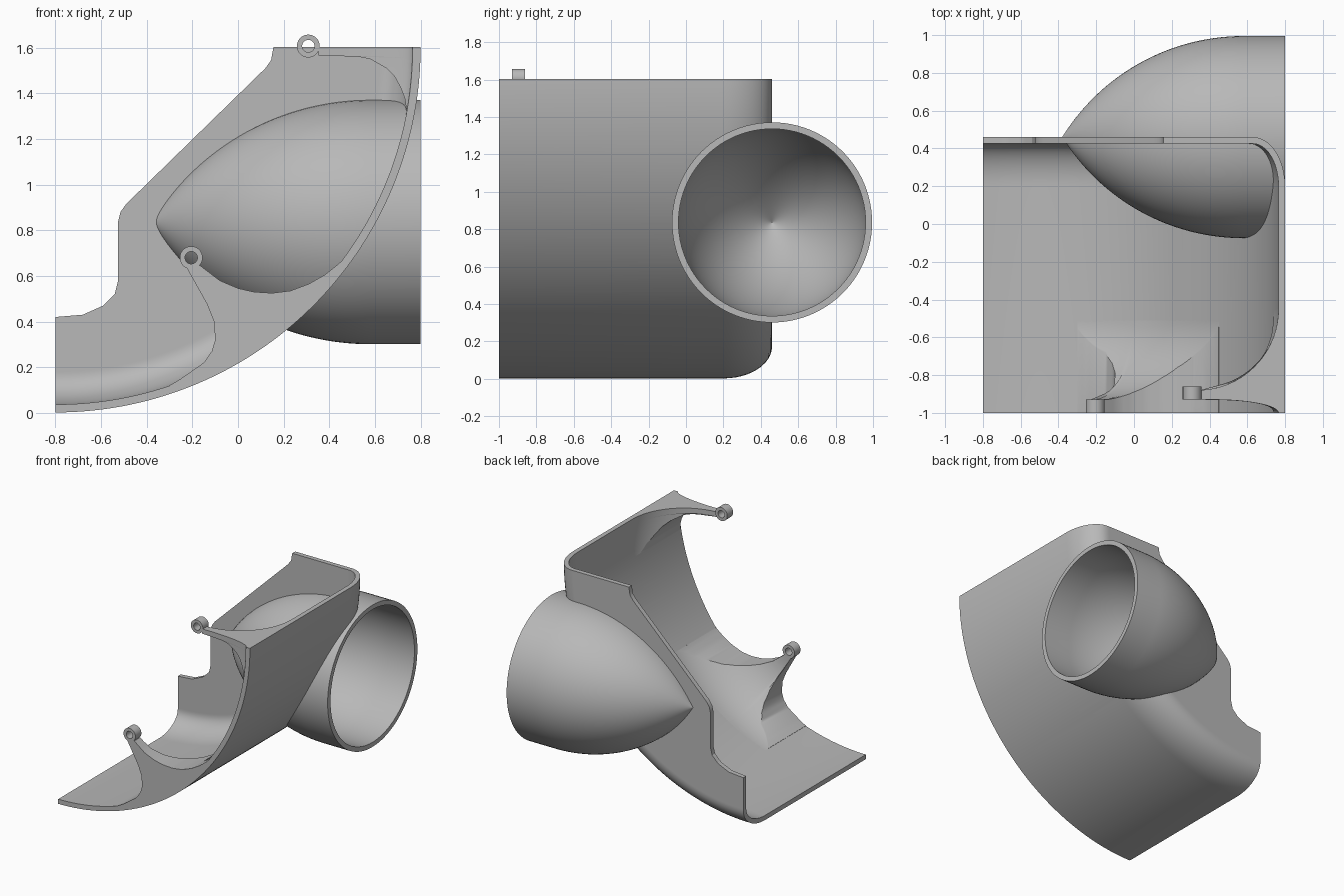
import bpy, bmesh
from math import sin, cos, pi, sqrt, atan2, radians
from mathutils import Vector

old = bpy.data.objects.get("Cube")
if old:
    bpy.data.objects.remove(old)

grey = bpy.data.materials.new("plain grey")
grey.use_nodes = True
grey.diffuse_color = (0.48, 0.48, 0.48, 1)
grey.node_tree.nodes["Principled BSDF"].inputs["Base Color"].default_value = (0.48, 0.48, 0.48, 1)

CX, CZ = -0.8, 1.602       # centre of the curved shell
R, T = 1.6, 0.035          # shell radius and wall thickness
INNER = R - T
BACK = 0.46                # outer face of the back wall
PIPE_Z = 0.836


def polar(r, a, y):
    return Vector((CX + r * sin(a), y, CZ - r * cos(a)))


def loft(name, rings, wrap=False):
    """Skin closed rings of points; cap the ends unless they wrap around."""
    bm = bmesh.new()
    vs = [[bm.verts.new(p) for p in ring] for ring in rings]
    n = len(vs[0])
    pairs = list(zip(vs, vs[1:])) + ([(vs[-1], vs[0])] if wrap else [])
    for a, b in pairs:
        for i in range(n):
            j = (i + 1) % n
            bm.faces.new((a[i], a[j], b[j], b[i]))
    if not wrap:
        bm.faces.new(vs[0])
        bm.faces.new(vs[-1])
    bmesh.ops.recalc_face_normals(bm, faces=bm.faces)
    me = bpy.data.meshes.new(name)
    bm.to_mesh(me)
    bm.free()
    ob = bpy.data.objects.new(name, me)
    bpy.context.collection.objects.link(ob)
    me.materials.append(grey)
    return ob


def activate(ob):
    bpy.ops.object.select_all(action='DESELECT')
    ob.select_set(True)
    bpy.context.view_layer.objects.active = ob


def smooth(ob):
    activate(ob)
    bpy.ops.object.shade_smooth_by_angle(angle=radians(30))


def outline_radii(pts, step=1.2):
    """Sample an x-z outline as (angle, radius) pairs around the shell centre."""
    rel = [(x - CX, CZ - z) for x, z in pts]
    out = []
    for (x0, h0), (x1, h1) in zip(rel, rel[1:]):
        a0, a1 = atan2(x0, h0), atan2(x1, h1)
        n = max(1, round((a1 - a0) / radians(step)))
        cross = x0 * (h1 - h0) - h0 * (x1 - x0)
        for i in range(n):
            a = a0 + (a1 - a0) * i / n
            out.append((a, cross / (sin(a) * (h1 - h0) - cos(a) * (x1 - x0))))
    x, h = rel[-1]
    return out + [(atan2(x, h), sqrt(x * x + h * h))]


# Curved shell and back wall, joined by a rounded corner
wall_edge = [(-0.8, 0.42), (-0.68, 0.43), (-0.59, 0.47), (-0.54, 0.52), (-0.525, 0.58),
             (-0.525, 0.84), (-0.515, 0.88), (-0.49, 0.915), (0.12, 1.51),
             (0.145, 1.545), (0.155, CZ)]
CORNER_R, CORNER_Y = 1.43, 0.2


def corner(inset):
    steps = [i * pi / 24 for i in range(13)]
    return [(CORNER_R + (R - CORNER_R - inset) * cos(u),
             CORNER_Y + (BACK - CORNER_Y - inset) * sin(u)) for u in steps]


rings = []
for a, edge in outline_radii(wall_edge):
    support = CORNER_R - 0.01
    section = [(R, -1)] + corner(0) + [(support, BACK), (edge, BACK)]
    section += [(edge, BACK - T), (support, BACK - T)] + corner(T)[::-1] + [(INNER, -1)]
    rings.append([polar(r, a, y) for r, y in section])
shell = loft("curved_shell", rings)


# Pointed pipe through the shell
def ogive(radius, x_end, n=40):
    """Pointed profile widening to a straight tube, as (x, radius) pairs."""
    x_full = 0.58
    length = 0.96 - (0.535 - radius)
    rho = (length ** 2 + radius ** 2) / (2 * radius)
    pts = []
    for i in range(n + 1):
        d = length * (1 - i / n)
        pts.append((x_full - d, max(0.001, sqrt(rho * rho - d * d) - rho + radius)))
    return pts + [(x_end, radius)]


def turned(name, profile, sides=96):
    return loft(name, [[Vector((x, BACK + r * cos(2 * pi * k / sides),
                                PIPE_Z + r * sin(2 * pi * k / sides)))
                        for k in range(sides)] for x, r in profile])


pipe = turned("pointed_pipe", ogive(0.535, 0.8) + ogive(0.5, 0.8)[::-1])
smooth(pipe)

# Open the shell inside the pipe
cutter = turned("pipe_cutter", ogive(0.518, 0.9))
cutter.hide_render = True
activate(shell)
cut = shell.modifiers.new("pipe opening", 'BOOLEAN')
cut.operation = 'DIFFERENCE'
cut.solver = 'EXACT'
cut.object = cutter
bpy.ops.object.modifier_apply(modifier=cut.name)
bpy.data.objects.remove(cutter)
smooth(shell)


# Front arms, blended into the shell by a large fillet
def arm(name, edge_pts, base, fillet, setback=0):
    n = 16
    rings = []
    for a, edge in outline_radii(edge_pts, 0.6):
        depth = max(INNER - edge, 0.002)
        front, back = [(R - 0.01, -1)], [(R - 0.01, base + fillet)]
        for i in range(n + 1):
            d = depth * (i / n) ** 2
            k = max(0, 1 - d / fillet)
            s = max(0, 1 - d / 0.35)
            front.append((INNER - d, -1 + setback * sqrt(1 - s * s)))
            back.append((INNER - d, base + fillet * (1 - sqrt(1 - k * k))))
        rings.append([polar(r, a, y) for r, y in front + back[::-1]])
    smooth(loft(name, rings))


arm("lower_arm", [(-0.30, 0.12), (-0.25, 0.15), (-0.15, 0.22), (-0.115, 0.27), (-0.1, 0.32),
                  (-0.105, 0.40), (-0.135, 0.475), (-0.23, 0.645), (-0.165, 0.645),
                  (-0.08, 0.58), (0, 0.546), (0.07, 0.53), (0.15, 0.525), (0.23, 0.535),
                  (0.31, 0.565), (0.38, 0.605), (0.45, 0.66)], -0.93, 0.42)
arm("upper_arm", [(0.738, 1.33), (0.73, 1.38), (0.71, 1.43), (0.685, 1.475), (0.65, 1.51),
                  (0.58, 1.55), (0.51, 1.564), (0.352, 1.566), (0.352, CZ)], -0.88, 0.43, 0.07)


# Ring lugs at the ends of the arms
def lug(name, x, z, y0, y1, outer=0.05, hole=0.027, sides=40):
    section = [(outer, y0), (outer, y1), (hole, y1), (hole, y0)]
    rings = [[Vector((x + r * cos(2 * pi * k / sides), y, z + r * sin(2 * pi * k / sides)))
              for r, y in section] for k in range(sides)]
    smooth(loft(name, rings, wrap=True))


lug("lower_lug", -0.205, 0.68, -1, -0.93)
lug("upper_lug", 0.308, 1.607, -0.93, -0.86)
